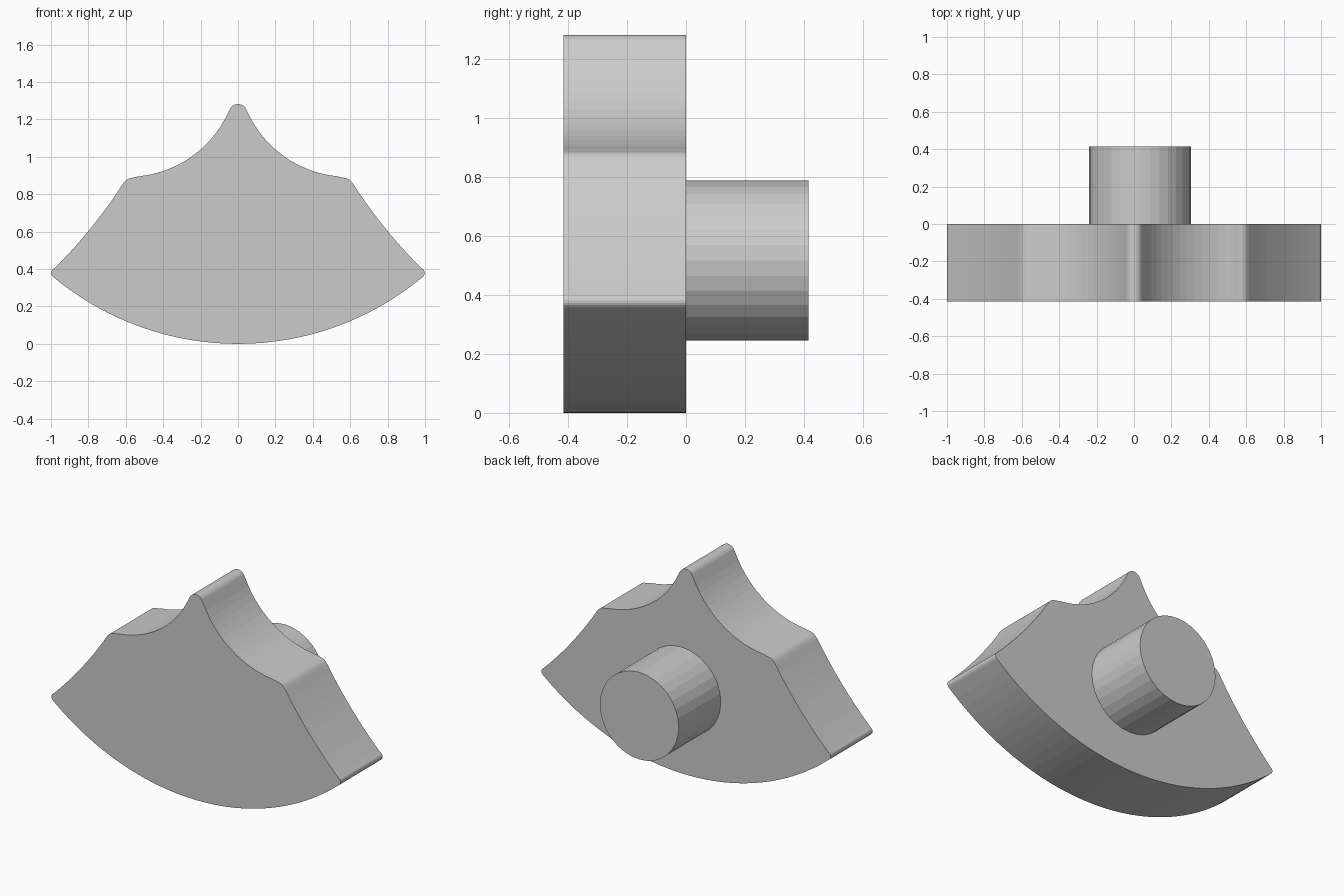
import bpy, bmesh, math
from mathutils import Vector

if "Cube" in bpy.data.objects:
    bpy.data.objects.remove(bpy.data.objects["Cube"])


def arc(a, m, b, n):
    """n+1 points on the circular arc from a through m to b."""
    (ax, ay), (mx, my), (bx, by) = a, m, b
    d = 2 * (ax * (my - by) + mx * (by - ay) + bx * (ay - my))
    sa, sm, sb = ax * ax + ay * ay, mx * mx + my * my, bx * bx + by * by
    cx = (sa * (my - by) + sm * (by - ay) + sb * (ay - my)) / d
    cy = (sa * (bx - mx) + sm * (ax - bx) + sb * (mx - ax)) / d
    r = math.hypot(ax - cx, ay - cy)
    t0 = math.atan2(ay - cy, ax - cx)
    t1 = math.atan2(by - cy, bx - cx)
    sweep = (t1 - t0 + math.pi) % (2 * math.pi) - math.pi
    return [(cx + r * math.cos(t0 + sweep * i / n),
             cy + r * math.sin(t0 + sweep * i / n)) for i in range(n + 1)]


def extrude_profile(name, pts, y0, y1):
    """Solid made from an x/z outline pushed along y."""
    bm = bmesh.new()
    face = bm.faces.new([bm.verts.new((x, y0, z)) for x, z in pts])
    res = bmesh.ops.extrude_face_region(bm, geom=[face])
    verts = [v for v in res["geom"] if isinstance(v, bmesh.types.BMVert)]
    bmesh.ops.translate(bm, vec=Vector((0, y1 - y0, 0)), verts=verts)
    bmesh.ops.recalc_face_normals(bm, faces=bm.faces)
    mesh = bpy.data.meshes.new(name)
    bm.to_mesh(mesh)
    bm.free()
    obj = bpy.data.objects.new(name, mesh)
    bpy.context.collection.objects.link(obj)
    return obj


# Right half of the plate outline, bottom centre to tip
half = arc((-0.982, 0.353), (0, 0), (0.982, 0.353), 32)[16:]         # curved base
half += arc((0.99, 0.36), (0.999, 0.38), (0.987, 0.4), 6)            # outer corner
half += arc((0.968, 0.418), (0.8, 0.603), (0.615, 0.857), 10)        # side
half += arc((0.606, 0.868), (0.592, 0.88), (0.57, 0.887), 6)         # shoulder
half += arc((0.53, 0.896), (0.205, 1.035), (0.052, 1.238), 14)       # concave top
half += arc((0.04, 1.261), (0, 1.283), (-0.04, 1.261), 10)[:6]       # rounded tip

# Mirror to the left half
outline = half + [(-x, z) for x, z in reversed(half[1:-1])]
extrude_profile("plate", outline, -0.415, 0.0)

# Round peg on the back
peg = [(0.032 + 0.272 * math.cos(2 * math.pi * i / 32),
        0.517 + 0.272 * math.sin(2 * math.pi * i / 32)) for i in range(32)]
extrude_profile("peg", peg, 0.0, 0.415)
